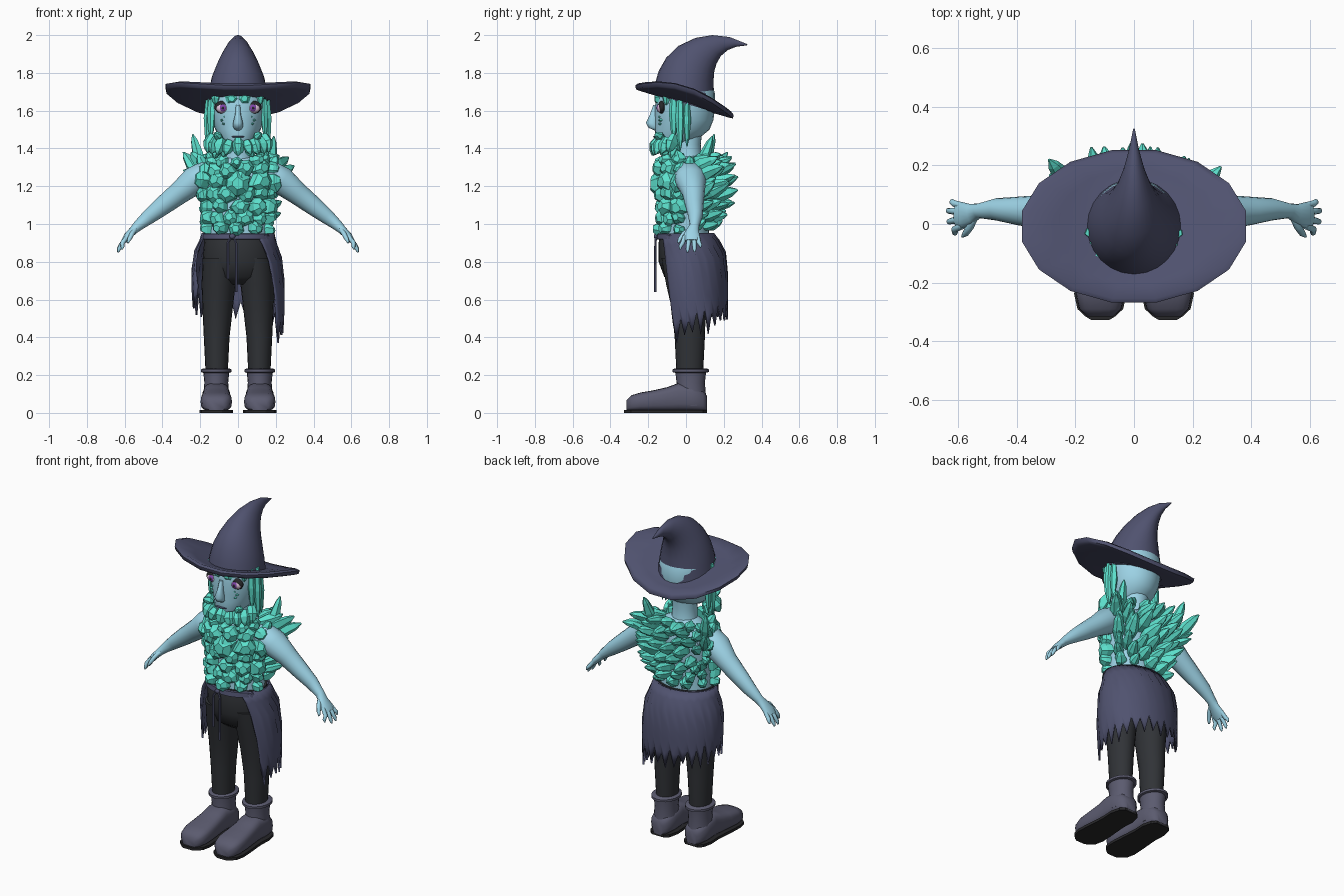
import bpy, bmesh, random
from math import sin, cos, pi, radians, sqrt
from mathutils import Vector as V
random.seed(4)
R = random.uniform

def mat(name, *c):
    m = bpy.data.materials.new(name)
    m.diffuse_color = (*c, 1)
    return m
CLOTH = mat("cloth", .08, .085, .16)
SKIN = mat("skin", .34, .66, .80)
GEM = mat("gem", .11, .76, .62)
PANTS = mat("pants", .03, .033, .038)
BOOT = mat("boot", .105, .105, .16)
SOLE = mat("sole", .02, .02, .022)
EYE = mat("eye", .75, .55, .72)
IRIS = mat("iris", .22, .06, .40)

def finish(name, bm, m, smooth=40):
    bmesh.ops.recalc_face_normals(bm, faces=bm.faces)
    me = bpy.data.meshes.new(name)
    bm.to_mesh(me)
    bm.free()
    me.materials.append(m)
    o = bpy.data.objects.new(name, me)
    bpy.context.collection.objects.link(o)
    if smooth:
        bpy.ops.object.select_all(action='DESELECT')
        bpy.context.view_layer.objects.active = o
        o.select_set(True)
        bpy.ops.object.shade_smooth_by_angle(angle=radians(smooth))
    return o

def skin_rings(bm, rings, caps=True):
    vs = [[bm.verts.new(p) for p in r] for r in rings]
    n = len(vs[0])
    for a, b in zip(vs, vs[1:]):
        for i in range(n):
            bm.faces.new((a[i], a[(i+1) % n], b[(i+1) % n], b[i]))
    if caps:
        bm.faces.new(vs[0])
        bm.faces.new(vs[-1])

def loft(name, secs, m, n=20, sq=1, smooth=50):
    """secs: (centre, half axis U, half axis W)"""
    def p(x): return abs(x)**sq * (1 if x >= 0 else -1)
    bm = bmesh.new()
    skin_rings(bm, [[V(c) + V(u)*p(cos(2*pi*i/n)) + V(w)*p(sin(2*pi*i/n)) for i in range(n)] for c, u, w in secs])
    return finish(name, bm, m, smooth)

def stack(name, rows, m, x=0, n=24):
    """rows: (z, y, rx, ry) horizontal ellipses"""
    return loft(name, [((x, y, z), (rx, 0, 0), (0, ry, 0)) for z, y, rx, ry in rows], m, n)

def tube(name, pts, m, n=12):
    """pts: (x, y, z, half width along y, half thickness)"""
    P = [V(p[:3]) for p in pts]
    secs = []
    for i, p in enumerate(pts):
        t = (P[min(i+1, len(P)-1)] - P[max(i-1, 0)]).normalized()
        u = V((0, 1, 0)); u = (u - t*u.dot(t)).normalized()
        secs.append((P[i], u*p[3], t.cross(u)*p[4]))
    return loft(name, secs, m, n)

def ball(name, c, r, m):
    bm = bmesh.new()
    bmesh.ops.create_uvsphere(bm, u_segments=16, v_segments=10, radius=1)
    for v in bm.verts:
        v.co = V(c) + V(a*b for a, b in zip(v.co, r))
    return finish(name, bm, m, 80)

def crystal(bm, base, d, length, r, prof, n=6):
    """prof: (fraction of length, fraction of radius)"""
    d = V(d).normalized()
    q = d.to_track_quat('Z', 'Y')
    ph = R(0, 6)
    jit = [(R(-.2, .2), R(.85, 1.12)) for _ in range(n)]
    skin_rings(bm, [[V(base) + q @ V((r*f*k*cos(2*pi*i/n+ph+j), r*f*k*sin(2*pi*i/n+ph+j), length*h))
                     for i, (j, k) in enumerate(jit)] for h, f in prof])
SPIKE = [(0, .6), (.45, 1), (.82, .62), (1, .12)]
PLATE = [(0, 1.1), (.6, 1), (1, .5)]

# hat: crown from front/back edge pairs (y, z) and half width
crown = [(-.175, 1.69, .155, 1.59, .165), (-.165, 1.74, .15, 1.67, .155), (-.145, 1.81, .145, 1.75, .138),
         (-.105, 1.88, .15, 1.81, .112), (-.04, 1.943, .162, 1.85, .085), (.05, 1.985, .185, 1.89, .058),
         (.14, 2.0, .22, 1.92, .036), (.23, 1.99, .265, 1.938, .018), (.325, 1.952, .323, 1.946, .003)]
loft("hat_crown", [((0, (a+c)/2, (b+d)/2), (w, 0, 0), (0, (c-a)/2, (d-b)/2)) for a, b, c, d, w in crown], CLOTH, 24)
bm = bmesh.new()
def brim_ring(f, dz):
    out = []
    for i in range(16):
        a = 2*pi*(i+.5)/16
        x = (.13 + .26*f)*cos(a)
        y = -.008 + (.13 + .135*f)*sin(a)
        out.append(V((x, y, 1.645 - .3*y + .5*x*x + dz)))
    return out
skin_rings(bm, [brim_ring(*k) for k in [(0, .015), (.5, .012), (.9, .02), (1, .006), (.98, -.014), (.88, -.016), (.5, -.015), (0, -.015)]], False)
finish("hat_brim", bm, CLOTH, 60)

# head, neck and torso
stack("head", [(1.40, -.10, .03, .035), (1.42, -.085, .065, .07), (1.45, -.05, .095, .115), (1.50, -.02, .12, .145), (1.55, -.01, .138, .155),
               (1.62, -.005, .148, .16), (1.70, 0, .148, .152), (1.76, 0, .12, .12)], SKIN)
stack("neck", [(1.28, .02, .10, .085), (1.34, .015, .075, .07), (1.42, .01, .07, .068), (1.48, .01, .075, .075)], SKIN)
stack("torso", [(.92, 0, .165, .125), (1.0, 0, .16, .12), (1.1, 0, .165, .12), (1.2, .01, .18, .125),
                (1.28, .015, .185, .115), (1.33, .02, .13, .09), (1.36, .02, .07, .06)], SKIN)

# face
loft("nose", [((0, -.158, 1.63), (.012, 0, 0), (0, .016, 0)), ((0, -.17, 1.58), (.015, 0, 0), (0, .022, 0)),
              ((0, -.18, 1.535), (.026, 0, 0), (0, .034, 0)), ((0, -.17, 1.51), (.025, 0, 0), (0, .03, 0)),
              ((0, -.155, 1.495), (.012, 0, 0), (0, .012, 0))], SKIN, 10)
ball("mouth", (0, -.162, 1.462), (.035, .012, .005), CLOTH)
for s, n in ((1, "right"), (-1, "left")):
    ball("eyelid_"+n, (s*.08, -.128, 1.618), (.045, .02, .034), SOLE)
    ball("eyeball_"+n, (s*.08, -.133, 1.613), (.037, .02, .026), EYE)
    ball("iris_"+n, (s*.08, -.144, 1.614), (.02, .012, .02), IRIS)
    ball("pupil_"+n, (s*.08, -.151, 1.614), (.009, .007, .009), SOLE)
bm = bmesh.new()
for s in (1, -1):
    for x, z in ((.068, 1.568), (.082, 1.55), (.072, 1.53)):
        crystal(bm, (s*x, -.12, z), (s*.3, -1, 0), .026, .008, PLATE, 4)
    # side locks framing the face
    for x, y, z, l, r in ((.135, -.065, 1.70, .25, .024), (.15, -.03, 1.70, .31, .026), (.15, .005, 1.66, .25, .022), (.115, -.105, 1.70, .07, .024)):
        crystal(bm, (s*x, y, z), (s*.03, 0, -1), l, r, SPIKE)
    # beard along the jaw
    for x, y, z, l, r in ((.135, -.06, 1.47, .1, .036), (.115, -.10, 1.455, .09, .036), (.085, -.13, 1.45, .09, .034), (.045, -.145, 1.44, .08, .034),
                          (.10, -.05, 1.43, .09, .034), (.06, -.10, 1.42, .07, .034)):
        crystal(bm, (s*x, y, z), (s*.25, -.3, -.8), l, r, SPIKE)
    crystal(bm, (s*.09, -.12, 1.455), (s*.6, -.8, .5), .06, .025, SPIKE)
    crystal(bm, (s*.03, -.12, 1.665), (s*.1, -1, 0), .045, .035, PLATE)
crystal(bm, (0, -.14, 1.455), (0, -.4, -1), .1, .04, SPIKE)
finish("hair_and_beard_crystals", bm, GEM, 0)

# chest plates
bm = bmesh.new()
rows = [(.975, .14, 5, .036), (1.035, .145, 6, .04), (1.095, .15, 5, .045), (1.16, .165, 6, .048), (1.225, .175, 5, .056), (1.285, .17, 6, .044), (1.33, .13, 5, .036)]
for z, rx, n, r in rows:
    for i in range(n):
        a = radians(-72 + 144*i/(n-1) + R(-4, 4))
        d = V((sin(a)*.9, -cos(a), R(-.15, .2)))
        crystal(bm, (rx*sin(a), .005-.115*cos(a), z+R(-.01, .01)), d, .06+R(-.015, .008), r*R(.9, 1.15), PLATE)
crystal(bm, (0, -.11, 1.21), (0, -1, .05), .078, .068, PLATE)
finish("chest_crystals", bm, GEM, 0)

# back spikes and shoulder spikes
bm = bmesh.new()
rows = [(.985, .13, 5, .11), (1.03, .14, 6, .14), (1.08, .15, 7, .17), (1.135, .155, 6, .18), (1.19, .165, 7, .19), (1.24, .175, 6, .2), (1.29, .17, 7, .17), (1.33, .13, 6, .13)]
for z, rx, n, l in rows:
    for i in range(n):
        a = radians(-68 + 136*i/(n-1) + R(-5, 5))
        d = V((sin(a)*.55 + R(-.15, .15), cos(a)*.9+.25, R(.15, .5)))
        crystal(bm, (rx*sin(a), .09*cos(a), z), d, l*R(.8, 1.1), .034*R(.85, 1.15), SPIKE)
for b, t, r in (((-.19, .09, 1.28), (-.24, .15, 1.475), .032), ((.165, .07, 1.28), (.19, .14, 1.465), .03),
                ((-.21, .12, 1.25), (-.29, .22, 1.38), .034), ((.19, .1, 1.24), (.265, .17, 1.31), .03),
                ((-.17, .02, 1.28), (-.21, .02, 1.37), .034), ((.17, .02, 1.28), (.205, .02, 1.36), .034),
                ((-.13, -.02, 1.31), (-.16, -.05, 1.38), .034), ((.13, -.02, 1.31), (.15, -.05, 1.39), .034)):
    crystal(bm, b, V(t)-V(b), (V(t)-V(b)).length, r, SPIKE)
finish("back_crystals", bm, GEM, 0)

# arms and hands
for s, n in ((1, "right"), (-1, "left")):
    def T(name, pts, k=12):
        tube(name+"_"+n, [(s*p[0], *p[1:]) for p in pts], SKIN, k)
    T("arm", [(.11, .02, 1.27, .06, .05), (.17, .02, 1.265, .082, .07), (.23, .025, 1.23, .082, .075), (.31, .04, 1.165, .06, .06),
              (.40, .045, 1.095, .048, .05), (.47, .05, 1.04, .038, .04), (.53, .045, .99, .025, .028), (.555, .035, .965, .034, .022),
              (.585, .03, .935, .045, .02), (.605, .03, .91, .04, .014)], 16)
    for y0, y1, x, z in ((-.006, -.03, .615, .865), (.018, .008, .635, .85), (.042, .045, .637, .852), (.062, .076, .625, .875)):
        T("finger", [(.585, y0, .935, .012, .012), (.612, (y0+y1)/2, .90, .012, .012), (x-.004, y1, z+.015, .010, .010), (x, y1, z, .004, .004)], 8)
    T("thumb", [(.545, .02, .97, .014, .012), (.56, -.01, .95, .014, .013), (.575, -.033, .92, .011, .011), (.585, -.042, .90, .005, .005)], 8)

# trousers
stack("hips", [(.95, 0, .175, .135), (.9, 0, .18, .145), (.8, .005, .187, .15), (.72, .01, .17, .125), (.68, .01, .10, .07)], PANTS)
for s, n in ((1, "right"), (-1, "left")):
    loft("leg_"+n, [((s*x, y, z), (rx, 0, 0), (0, ry, 0)) for x, y, z, rx, ry in
         ((.095, .005, .82, .092, .135), (.103, .01, .68, .09, .115), (.108, .015, .55, .08, .09), (.113, .02, .4, .068, .08), (.113, .02, .2, .058, .07))], PANTS)
    # boots
    X = s*.115
    stack("boot_shaft_"+n, [(.04, .03, .07, .078), (.10, .025, .068, .08), (.16, .025, .063, .075), (.23, .025, .07, .083)], BOOT, X, 20)
    stack("boot_cuff_"+n, [(.212, .025, .068, .08), (.216, .025, .08, .096), (.23, .025, .08, .096), (.236, .025, .07, .085)], BOOT, X, 20)
    foot = [(.112, .035, .08), (.09, .06, .11), (.03, .074, .14), (-.04, .07, .15), (-.10, .074, .128), (-.17, .08, .112), (-.24, .083, .10), (-.29, .072, .085), (-.315, .045, .06)]
    loft("boot_foot_"+n, [((X, y, .008+h/2), (w, 0, 0), (0, 0, h/2)) for y, w, h in foot], BOOT, 20, .65)
    bm = bmesh.new()
    edge = [(w+.006, y) for y, w, h in foot] + [(.03, -.328)]
    loop = [(X+w, y) for w, y in edge] + [(X-w, y) for w, y in edge[::-1]]
    skin_rings(bm, [[V((x, y, z)) for x, y in loop] for z in (0, .016)])
    finish("boot_sole_"+n, bm, SOLE, 30)

# ragged open-front skirt
bm = bmesh.new()
prof = [(0, 0, .188, .145), (.12, .01, .2, .165), (.3, .022, .228, .185), (.6, .027, .242, .19), (.82, .03, .24, .188), (1, .032, .235, .186)]
N = 36
cols = []
for i in range(N+1):
    f = i/N
    tip = (.37 + .26*f*(1.2-.5*f)) + R(-.025, .025)
    z1 = tip if i % 2 else tip + .10
    col = []
    for v, cy, rx, ry in prof:
        a = radians((31 + 27*sqrt(v))*(1-f) + (287 + 8*v)*f)
        col.append(bm.verts.new((rx*sin(a), cy-ry*cos(a), .95 + (z1-.95)*v)))
    cols.append(col)
for a, b in zip(cols, cols[1:]):
    for j in range(len(prof)-1):
        bm.faces.new((a[j], b[j], b[j+1], a[j+1]))
o = finish("ragged_skirt", bm, CLOTH, 60)
md = o.modifiers.new("thickness", 'SOLIDIFY')
md.thickness = .01
md.offset = 0

# waistband and hanging cords
bm = bmesh.new()
skin_rings(bm, [[V((rx*sin(2*pi*i/32), -ry*cos(2*pi*i/32), z)) for i in range(32)] for z, rx, ry in ((.918, .183, .148), (.92, .194, .157), (.948, .192, .152), (.95, .18, .14))], False)
finish("waistband", bm, CLOTH, 50)
for k, (x, z) in enumerate(((-.055, .71), (-.01, .64))):
    tube("cord_%d" % k, [(-.03, -.158, .945, .006, .007), (x, -.162, .90, .006, .007), (x, -.163, z, .006, .007)], CLOTH, 6)
ball("cord_knot", (-.03, -.16, .935), (.016, .01, .014), CLOTH)
